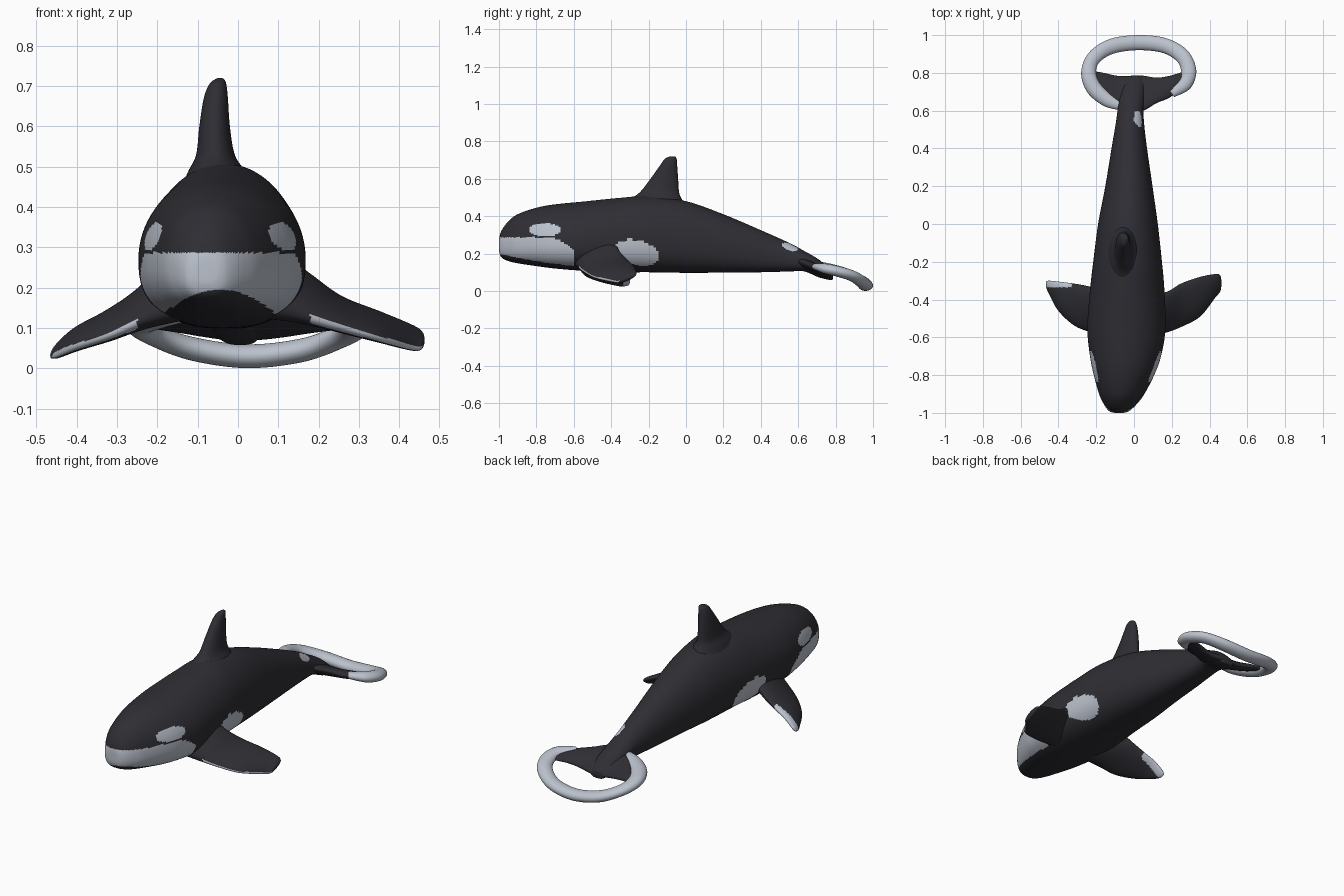
import bpy, bmesh, math
from mathutils import Vector


def material(name, rgb):
    m = bpy.data.materials.new(name)
    m.diffuse_color = (*rgb, 1)
    return m


BLACK = material("charcoal black", (0.028, 0.027, 0.034))
LIGHT = material("pale grey", (0.50, 0.54, 0.61))


def spline(keys, steps):
    """Catmull-Rom through rows of numbers."""
    out = []
    for i in range(len(keys) - 1):
        a, b, c, d = (keys[max(0, min(len(keys) - 1, i + k))] for k in (-1, 0, 1, 2))
        for s in range(steps):
            t = s / steps
            out.append([0.5 * (2 * q + (r - p) * t + (2 * p - 5 * q + 4 * r - w) * t * t
                               + (3 * q - p - 3 * r + w) * t ** 3)
                        for p, q, r, w in zip(a, b, c, d)])
    return out + [list(keys[-1])]


def loft(name, keys, n=48, steps=10, up=1.0, low=1.0, plow=2.0, rule=None, mats=(BLACK, LIGHT)):
    """Skin rounded sections; each key is centre, half-width vector, half-height vector."""
    bm = bmesh.new()
    rings = []
    for row in spline(keys, steps):
        c, u, v = Vector(row[0:3]), Vector(row[3:6]), Vector(row[6:9])
        ring = []
        for k in range(n):
            a = 2 * math.pi * (k + 0.5) / n
            co, si = math.cos(a), math.sin(a)
            if si < 0:
                co = math.copysign(abs(co) ** (2 / plow), co)
                si = -abs(si) ** (2 / plow) * low
            else:
                si *= up
            ring.append(bm.verts.new(c + u * co + v * si))
        rings.append(ring)
    for r, s in zip(rings, rings[1:]):
        for k in range(n):
            j = (k + 1) % n
            bm.faces.new((r[k], r[j], s[j], s[k]))
    bm.faces.new(rings[0])
    bm.faces.new(rings[-1])
    bmesh.ops.recalc_face_normals(bm, faces=bm.faces)
    bm.normal_update()
    for f in bm.faces:
        f.smooth = True
        if rule and rule(f.calc_center_median(), f.normal):
            f.material_index = 1
    me = bpy.data.meshes.new(name)
    bm.to_mesh(me)
    bm.free()
    for m in mats:
        me.materials.append(m)
    ob = bpy.data.objects.new(name, me)
    bpy.context.collection.objects.link(ob)
    return ob


def blade(a, b, thick):
    """Section key of a fin from its leading point, trailing point and thickness vector."""
    a, b = Vector(a), Vector(b)
    return [*((a + b) / 2), *((b - a) / 2), *thick]


# Body: y, centre x, half width, top z, bottom z
profile = [
    (-1.0, -0.08, 0.002, 0.246, 0.240), (-0.998, -0.08, 0.035, 0.285, 0.205),
    (-0.985, -0.078, 0.06, 0.325, 0.178), (-0.95, -0.072, 0.09, 0.372, 0.160),
    (-0.90, -0.065, 0.12, 0.410, 0.148), (-0.80, -0.053, 0.16, 0.445, 0.133),
    (-0.70, -0.045, 0.188, 0.463, 0.120), (-0.55, -0.040, 0.207, 0.478, 0.108),
    (-0.35, -0.036, 0.197, 0.498, 0.100), (-0.20, -0.034, 0.182, 0.507, 0.100),
    (0.00, -0.032, 0.158, 0.480, 0.097), (0.20, -0.027, 0.125, 0.410, 0.098),
    (0.40, -0.025, 0.094, 0.325, 0.100), (0.55, -0.021, 0.073, 0.258, 0.104),
    (0.63, -0.016, 0.068, 0.215, 0.105), (0.71, -0.005, 0.065, 0.168, 0.073),
    (0.775, 0.005, 0.045, 0.110, 0.058), (0.785, 0.005, 0.02, 0.090, 0.065)]


def spot(c, y, z, ry, rz, tilt=0.0):
    dy, dz = c.y - y, c.z - z
    p = dy * math.cos(tilt) + dz * math.sin(tilt)
    q = dz * math.cos(tilt) - dy * math.sin(tilt)
    return (p / ry) ** 2 + (q / rz) ** 2 < 1


def body_marks(c, n):
    dx = c.x + 0.045
    top = 0.287 - 2.5 * max(0, c.y + 0.74) ** 1.8
    bottom = 0.195 - 0.07 * min(1, (dx / 0.15) ** 2)
    chin = c.y < -0.6 and bottom < c.z < top
    eye = spot(c, -0.755, 0.327, 0.085, 0.035)
    flank = spot(c, -0.26, 0.205, 0.12, 0.066, -0.25)
    tail = n.x > 0.3 and spot(c, 0.555, 0.235, 0.045, 0.018, -0.35)
    return chin or eye or flank or tail


loft("body", [[x, y, zb + 0.44 * (zt - zb), w, 0, 0, 0, 0, (zt - zb) / 2]
              for y, x, w, zt, zb in profile],
     n=128, steps=14, up=1.12, low=0.88, plow=2.6, rule=body_marks)

# Dorsal fin: z, leading y, trailing y, x, half thickness
loft("dorsal_fin", [blade((x, a, z), (x, b, z), (t, 0, 0)) for z, a, b, x, t in [
    (0.44, -0.37, 0.01, -0.05, 0.095), (0.49, -0.30, -0.022, -0.053, 0.07),
    (0.53, -0.245, -0.037, -0.056, 0.048), (0.60, -0.19, -0.042, -0.058, 0.038),
    (0.67, -0.14, -0.047, -0.055, 0.03), (0.705, -0.115, -0.05, -0.05, 0.021),
    (0.718, -0.09, -0.058, -0.045, 0.01), (0.72, -0.078, -0.07, -0.045, 0.002)]])


# Pectoral fins: x, leading (y, z), trailing (y, z), half thickness
def fin_marks(c, n):
    edge = n.y < -0.35 and n.z < 0.2 and (c.x > 0.18 or c.x < -0.25)
    return edge or (c.x < -0.33 and c.y > -0.335)


fins = {
    "right_flipper": [
        (0.08, -0.60, 0.16, -0.36, 0.26, 0.07), (0.17, -0.575, 0.13, -0.36, 0.215, 0.045),
        (0.25, -0.545, 0.105, -0.315, 0.165, 0.033), (0.35, -0.49, 0.075, -0.28, 0.13, 0.026),
        (0.43, -0.39, 0.052, -0.265, 0.10, 0.02), (0.455, -0.36, 0.05, -0.27, 0.085, 0.014),
        (0.462, -0.33, 0.06, -0.30, 0.07, 0.003)],
    "left_flipper": [
        (-0.14, -0.60, 0.16, -0.36, 0.25, 0.07), (-0.24, -0.57, 0.12, -0.33, 0.175, 0.042),
        (-0.32, -0.535, 0.083, -0.315, 0.13, 0.03), (-0.40, -0.46, 0.055, -0.305, 0.09, 0.023),
        (-0.45, -0.37, 0.033, -0.30, 0.05, 0.014), (-0.465, -0.335, 0.027, -0.305, 0.033, 0.004)]}
for name, rows in fins.items():
    side = 1 if rows[0][0] > 0 else -1
    loft(name, [blade((x, ya, za), (x, yb, zb), (0.3 * t * side, 0, t))
                for x, ya, za, yb, zb, t in rows], n=64, steps=14, rule=fin_marks)

# Tail flukes: x, leading (y, z), trailing (y, z), half thickness
loft("tail_flukes", [blade((x, ya, za), (x, yb, zb), (0, 0, t)) for x, ya, za, yb, zb, t in [
    (-0.215, 0.75, 0.12, 0.81, 0.105, 0.012), (-0.16, 0.69, 0.13, 0.80, 0.10, 0.02),
    (-0.09, 0.63, 0.15, 0.785, 0.088, 0.026), (-0.02, 0.59, 0.165, 0.785, 0.08, 0.032),
    (0.05, 0.60, 0.16, 0.785, 0.08, 0.03), (0.12, 0.64, 0.145, 0.775, 0.088, 0.026),
    (0.19, 0.67, 0.13, 0.785, 0.10, 0.022), (0.27, 0.73, 0.12, 0.81, 0.105, 0.012)]])

# Loop held by the tail: x, y, z, half width
path = [(-0.06, 0.62, 0.155, 0.02), (-0.14, 0.655, 0.14, 0.036), (-0.212, 0.72, 0.125, 0.042),
        (-0.24, 0.80, 0.11, 0.04), (-0.212, 0.88, 0.085, 0.038), (-0.12, 0.94, 0.05, 0.04),
        (0.02, 0.96, 0.03, 0.04), (0.16, 0.945, 0.045, 0.04), (0.255, 0.89, 0.08, 0.04),
        (0.29, 0.81, 0.105, 0.04), (0.27, 0.74, 0.12, 0.036), (0.20, 0.69, 0.13, 0.022)]
keys = []
for i, (x, y, z, r) in enumerate(path):
    p, q = path[max(0, i - 1)], path[min(len(path) - 1, i + 1)]
    side = Vector((q[1] - p[1], p[0] - q[0], 0)).normalized() * r
    keys.append([x, y, z, *side, 0, 0, r * 0.74])
loft("tail_loop", keys, n=32, mats=(LIGHT,))
